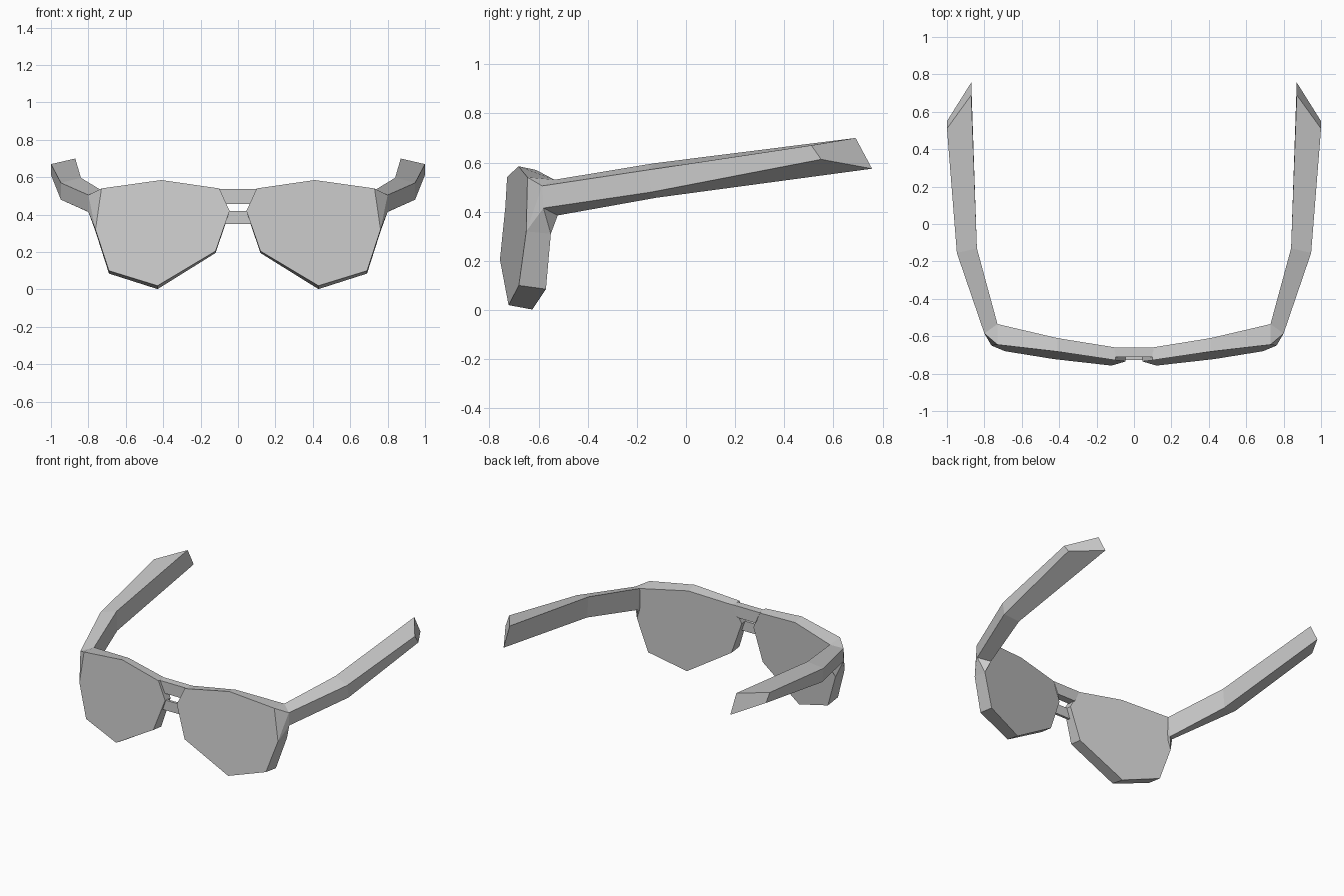
import bpy, bmesh

if "Cube" in bpy.data.objects:
    bpy.data.objects.remove(bpy.data.objects["Cube"])


def finish(name, bm, mirror=True):
    bmesh.ops.recalc_face_normals(bm, faces=bm.faces)
    mesh = bpy.data.meshes.new(name)
    bm.to_mesh(mesh)
    bm.free()
    obj = bpy.data.objects.new(name, mesh)
    bpy.context.collection.objects.link(obj)
    if mirror:
        obj.modifiers.new("mirror", 'MIRROR').use_axis[0] = True
    return obj


def loft(name, sections, mirror=True):
    """Join matching rings of points with quads and cap both ends."""
    bm = bmesh.new()
    rings = [[bm.verts.new(p) for p in s] for s in sections]
    n = len(rings[0])
    for a, b in zip(rings, rings[1:]):
        for i in range(n):
            j = (i + 1) % n
            bm.faces.new((a[i], a[j], b[j], b[i]))
    bm.faces.new(rings[0])
    bm.faces.new(rings[-1])
    return finish(name, bm, mirror)


# Thick lens: outline x, front y, front z, back y, back z
outline = [
    (0.10, -0.728, 0.54, -0.66, 0.535),
    (0.41, -0.682, 0.585, -0.61, 0.57),
    (0.73, -0.645, 0.54, -0.535, 0.53),
    (0.762, -0.65, 0.32, -0.55, 0.31),
    (0.69, -0.68, 0.10, -0.57, 0.085),
    (0.43, -0.722, 0.02, -0.625, 0.002),
    (0.12, -0.757, 0.205, -0.67, 0.195),
    (0.045, -0.735, 0.42, -0.675, 0.415),
]
loft("lens", [[(x, yf, zf) for x, yf, zf, yb, zb in outline],
              [(x, yb, zb) for x, yf, zf, yb, zb in outline]])

# Temple arm: outer top, inner top, inner bottom, outer bottom
hinge_end = [(0.80, -0.585, 0.505), (0.73, -0.535, 0.53),
             (0.735, -0.522, 0.385), (0.80, -0.58, 0.415)]
bend = [(0.947, -0.155, 0.57), (0.84, -0.13, 0.597),
        (0.843, -0.12, 0.457), (0.947, -0.14, 0.48)]
tip = [(1.0, 0.51, 0.67), (0.87, 0.69, 0.70),
       (0.87, 0.757, 0.575), (1.0, 0.55, 0.613)]
loft("temple_arm", [hinge_end, bend, tip])

# Corner block joining lens and temple
bm = bmesh.new()
for p in hinge_end + [(0.73, -0.645, 0.54), (0.762, -0.65, 0.32),
                      (0.762, -0.55, 0.31)]:
    bm.verts.new(p)
bmesh.ops.convex_hull(bm, input=bm.verts)
finish("hinge_corner", bm)

# Two bridge bars: half width top, half width bottom, z range, y range
for name, wt, wb, z1, z0, y0, y1 in [
        ("upper_bridge", 0.105, 0.07, 0.537, 0.457, -0.712, -0.66),
        ("lower_bridge", 0.06, 0.075, 0.42, 0.35, -0.727, -0.71)]:
    ring = [(-wt, z1), (wt, z1), (wb, z0), (-wb, z0)]
    loft(name, [[(x, y, z) for x, z in ring] for y in (y0, y1)], False)
